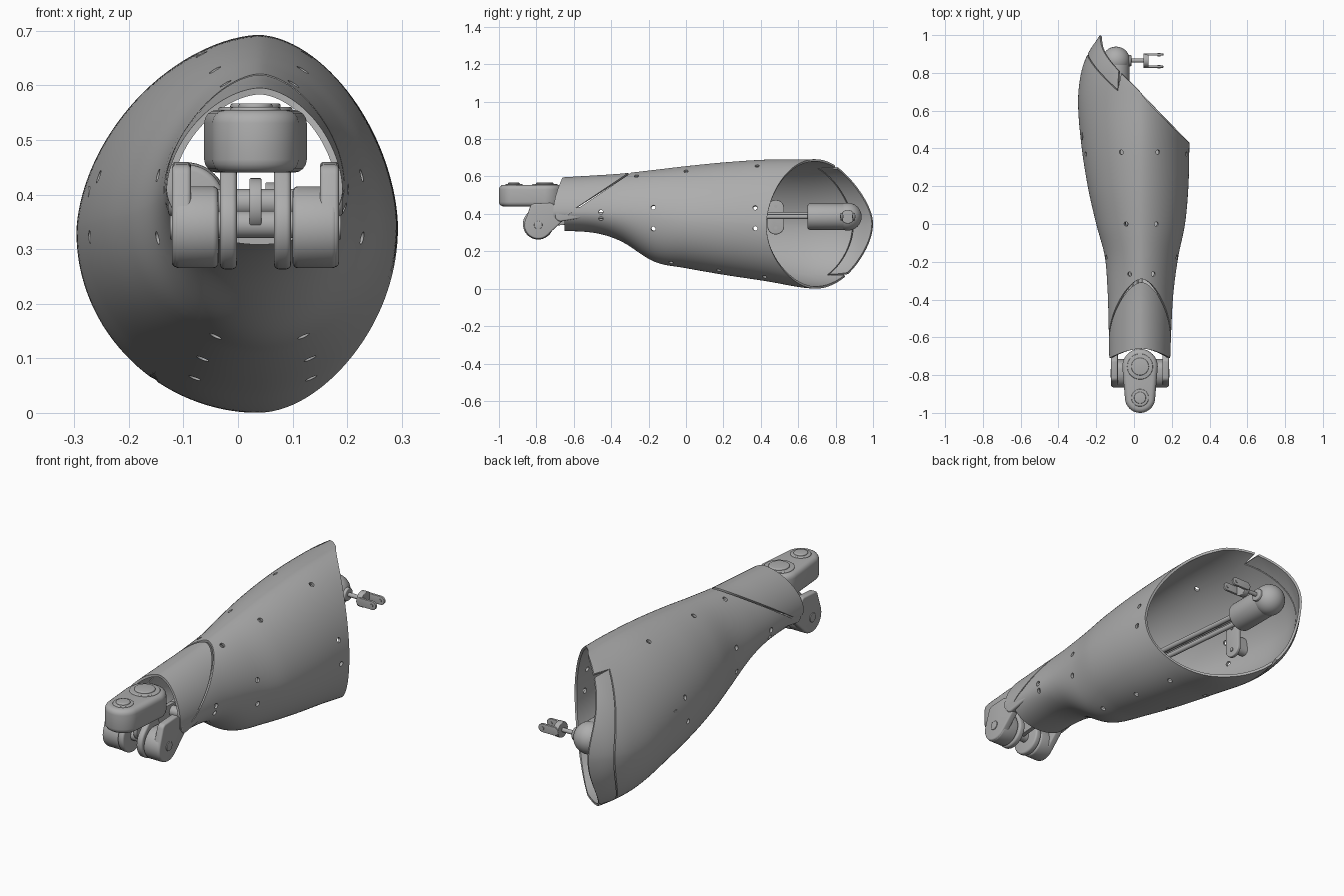
import bpy, bmesh
from math import sin, cos, pi, radians
from mathutils import Vector, Matrix

if "Cube" in bpy.data.objects:
    bpy.data.objects.remove(bpy.data.objects["Cube"], do_unlink=True)

grey = bpy.data.materials.new("plain grey")
grey.use_nodes = True
grey.diffuse_color = (0.42, 0.42, 0.42, 1)
grey.node_tree.nodes["Principled BSDF"].inputs["Base Color"].default_value = (0.42, 0.42, 0.42, 1)


def add(name, bm):
    mesh = bpy.data.meshes.new(name)
    bm.to_mesh(mesh)
    bm.free()
    mesh.materials.append(grey)
    ob = bpy.data.objects.new(name, mesh)
    bpy.context.scene.collection.objects.link(ob)
    return ob


def finish(ob):
    # Apply the modifiers, then smooth everything but the sharp edges
    bpy.ops.object.select_all(action='DESELECT')
    bpy.context.view_layer.objects.active = ob
    ob.select_set(True)
    for mod in list(ob.modifiers):
        bpy.ops.object.modifier_apply(modifier=mod.name)
    bpy.ops.object.shade_smooth_by_angle(angle=radians(32))
    return ob


def hull(name, axis, lo, hi, discs, bevel=0.0, segs=40):
    # Rounded plate: discs (u, v, radius) wrapped together and extruded along an axis
    bm = bmesh.new()
    for u, v, r in discs:
        for i in range(segs):
            a = 2 * pi * i / segs
            p, q = u + r * cos(a), v + r * sin(a)
            for w in (lo, hi):
                bm.verts.new({'x': (w, p, q), 'y': (p, w, q), 'z': (p, q, w)}[axis])
    res = bmesh.ops.convex_hull(bm, input=bm.verts[:])
    loose = [v for v in bm.verts if not v.link_faces]
    bmesh.ops.delete(bm, geom=loose, context='VERTS')
    bmesh.ops.dissolve_limit(bm, angle_limit=radians(1), verts=bm.verts[:], edges=bm.edges[:])
    bmesh.ops.recalc_face_normals(bm, faces=bm.faces[:])
    ob = add(name, bm)
    if bevel:
        mod = ob.modifiers.new("round", 'BEVEL')
        mod.width, mod.segments = bevel, 4
        mod.limit_method, mod.angle_limit = 'ANGLE', radians(40)
    return finish(ob)


def rod(name, start, end, r):
    a, b = Vector(start), Vector(end)
    bm = bmesh.new()
    bmesh.ops.create_cone(bm, cap_ends=True, segments=24, radius1=r, radius2=r, depth=(b - a).length,
                          matrix=Matrix.Translation((a + b) / 2)
                          @ (b - a).to_track_quat('Z', 'Y').to_matrix().to_4x4())
    return finish(add(name, bm))


# Forearm stations: y, left edge, right edge, top, bottom, height of widest point
stations = [
    (-.75, -.13, .19, .59, .31, .41), (-.5, -.135, .2, .605, .30, .41),
    (-.35, -.14, .21, .615, .255, .40), (-.17, -.155, .235, .635, .145, .38),
    (0, -.2, .27, .655, .11, .36), (.2, -.245, .288, .675, .075, .35),
    (.43, -.28, .293, .69, .04, .34), (.65, -.296, .293, .692, .003, .33),
    (.8, -.28, .293, .69, .003, .33), (.9, -.245, .293, .67, .02, .34),
    (1.0, -.18, .293, .64, .06, .35)]


def section(y):
    # Smooth interpolation between stations
    n = len(stations)
    k = max(i for i in range(n - 1) if i == 0 or stations[i][0] <= y)
    a, b = stations[k], stations[k + 1]
    p, q = stations[max(k - 1, 0)], stations[min(k + 2, n - 1)]
    h = b[0] - a[0]
    t = (y - a[0]) / h
    out = []
    for j in range(1, 6):
        m0 = (b[j] - p[j]) / (b[0] - p[0]) * h
        m1 = (q[j] - a[j]) / (q[0] - a[0]) * h
        out.append((2 * t**3 - 3 * t**2 + 1) * a[j] + (t**3 - 2 * t**2 + t) * m0
                   + (3 * t**2 - 2 * t**3) * b[j] + (t**3 - t**2) * m1)
    return out


def skin(a, y):
    left, right, top, bottom, mid = section(y)
    c, s = cos(a), sin(a)
    e = 1.14 if s > 0 else 1.0
    cx, sz = abs(c)**e, abs(s)**e
    x = 0.04 + (cx * (right - 0.04) if c > 0 else cx * (left - 0.04))
    z = mid + (sz * (top - mid) if s > 0 else sz * (bottom - mid))
    return Vector((x, y, z))


def rear(a):
    c = cos(a)
    return 0.43 + 0.26 * (1 - c) + 0.05 * max(0, -c)**2


def loft(a0, a1, cols, rows, front, back, closed):
    bm = bmesh.new()
    grid = []
    for i in range(cols + (0 if closed else 1)):
        a = a0 + (a1 - a0) * i / cols
        f, b = front(a), back(a)
        grid.append([bm.verts.new(skin(a, f + (b - f) * j / rows)) for j in range(rows + 1)])
    for i in range(cols):
        c, d = grid[i], grid[(i + 1) % len(grid)]
        for j in range(rows):
            bm.faces.new((c[j], c[j + 1], d[j + 1], d[j]))
    return bm


def shell(name, bm, plane_side=0):
    # Trim at the slanted wrist seam, then thicken inwards
    if plane_side:
        n = Vector((0, -0.555, 0.832))
        bmesh.ops.bisect_plane(bm, geom=bm.verts[:] + bm.edges[:] + bm.faces[:], dist=1e-5,
                               plane_co=Vector((0, -.3, .62)) + n * 0.004 * plane_side, plane_no=n,
                               clear_outer=plane_side < 0, clear_inner=plane_side > 0)
    ob = add(name, bm)
    mod = ob.modifiers.new("thickness", 'SOLIDIFY')
    mod.thickness, mod.offset = 0.012, -1
    return ob


# Main shell with a stepped recess for the rear cover
P0, P1 = radians(113), radians(235)
main = shell("forearm_shell", loft(0, 2 * pi, 128, 60, lambda a: -.65,
             lambda a: rear(a) - (0.106 if P0 < a < P1 else 0), True), -1)

# Screw holes through the main shell
holes = [(s, y) for y in (-.265, 0, .38) for s in (67, 113)]
holes += [(s, y) for y in (-.08, .175, .42) for s in (-68, -112)]
for s, y in ((1, -.455), (-17, -.455), (15, -.175), (-15, -.175), (18, .37), (-4, .37)):
    holes += [(s, y), (180 - s, y)]
bm = bmesh.new()
for deg, y in holes:
    a = radians(deg)
    p = skin(a, y)
    n = (skin(a, y + .01) - p).cross(skin(a + .02, y) - p).normalized()
    bmesh.ops.create_cone(bm, cap_ends=True, segments=16, radius1=.012, radius2=.012, depth=.06,
                          matrix=Matrix.Translation(p) @ n.to_track_quat('Z', 'Y').to_matrix().to_4x4())
cutter = add("hole_cutter", bm)
cutter.hide_render = True
mod = main.modifiers.new("holes", 'BOOLEAN')
mod.operation, mod.solver, mod.object = 'DIFFERENCE', 'EXACT', cutter
finish(main)
bpy.data.objects.remove(cutter, do_unlink=True)

# Wrist cuff and rear cover
finish(shell("wrist_cuff", loft(0, 2 * pi, 128, 30, lambda a: -.66 - .05 * cos(a)**2,
                                lambda a: 0, True), 1))
finish(shell("rear_cover", loft(P0 + .04, P1 - .04, 44, 8, lambda a: rear(a) - .1, rear, False)))

# Wrist fork: two mirrored arms with hubs and inner links
MID = 0.032
for side, label in ((-1, "right"), (1, "left")):
    def span(near, far):
        return sorted((MID + side * near, MID + side * far))
    hull(label + "_fork_arm", 'x', *span(.118, .153),
         [(-.79, .34, .073), (-.81, .43, .025), (-.73, .435, .025), (-.65, .385, .01)], .008)
    hull(label + "_fork_hub", 'x', *span(.068, .15), [(-.79, .34, .075), (-.77, .37, .045)], .01)
    hull(label + "_wrist_link", 'x', *span(.034, .065), [(-.79, .345, .082), (-.78, .40, .05)], .009)
    hull(label + "_pivot_cap", 'x', *span(.15, .157), [(-.79, .34, .022)], .002)
    hull(label + "_fork_root", 'x', *span(.118, .16), [(-.67, .39, .03), (-.55, .41, .03)], .008)

# Centre of the wrist
hull("pivot_pin", 'x', MID - .07, MID + .07, [(-.79, .345, .025)])
hull("centre_tongue", 'x', MID - .011, MID + .011, [(-.78, .38, .05), (-.55, .385, .035)], .003)
hull("cross_bar", 'x', -.1, .16, [(-.56, .385, .025)])

# Upper knuckle with two stepped bearing caps
hull("knuckle", 'z', .44, .555, [(MID, -.755, .094), (MID, -.92, .08)], .024)
for label, y, r in (("rear", -.755, .068), ("front", -.92, .046)):
    hull(label + "_bearing_rim", 'z', .54, .56, [(MID, y, r)], .004)
    hull(label + "_bearing_cap", 'z', .55, .567, [(MID, y, r * .68)], .005)

# Rails running back to the elbow drive
EX, EY, EZ = -.095, .865, .385
for dx, dz in ((0, .012), (-.028, 0), (.028, 0)):
    rod("drive_rail", (MID + dx, -.56, EZ + dz), (EX + dx, .68, EZ + dz), .012)

# Elbow drive: housing, domed end, shaft and clevis
hull("drive_housing", 'y', .65, EY, [(EX, EZ, .07)], .012)
bm = bmesh.new()
bmesh.ops.create_uvsphere(bm, u_segments=40, v_segments=24, radius=.074,
                          matrix=Matrix.Translation((EX, EY, EZ)))
finish(add("drive_dome", bm))
hull("shaft_collar", 'x', EX, -.014, [(EY, EZ, .03)], .004)
hull("output_shaft", 'x', -.05, .06, [(EY, EZ, .01)])
hull("clevis_base", 'x', .05, .078, [(EY, EZ, .037)], .003)
for s in (-1, 1):
    y = EY + s * .032
    hull("clevis_prong", 'y', y - .006, y + .006, [(.07, EZ, .02), (.135, EZ, .02)], .002)
    hull("clevis_bolt", 'y', y - .009, y + .009, [(.133, EZ, .008)])

# Mounting pads inside the shell
hull("right_mount_pad", 'x', -.21, -.192, [(.48, .43, .045), (.48, .335, .045)], .004)
hull("right_mount_block", 'x', -.275, -.2, [(.47, .39, .025), (.47, .35, .025)])
hull("left_mount_pad", 'x', .225, .243, [(.22, .42, .05), (.22, .32, .05)], .004)
hull("left_mount_block", 'x', .235, .278, [(.22, .38, .025), (.22, .34, .025)])
for z in (.44, .325):
    hull("pad_screw", 'x', -.194, -.188, [(.48, z, .009)])
